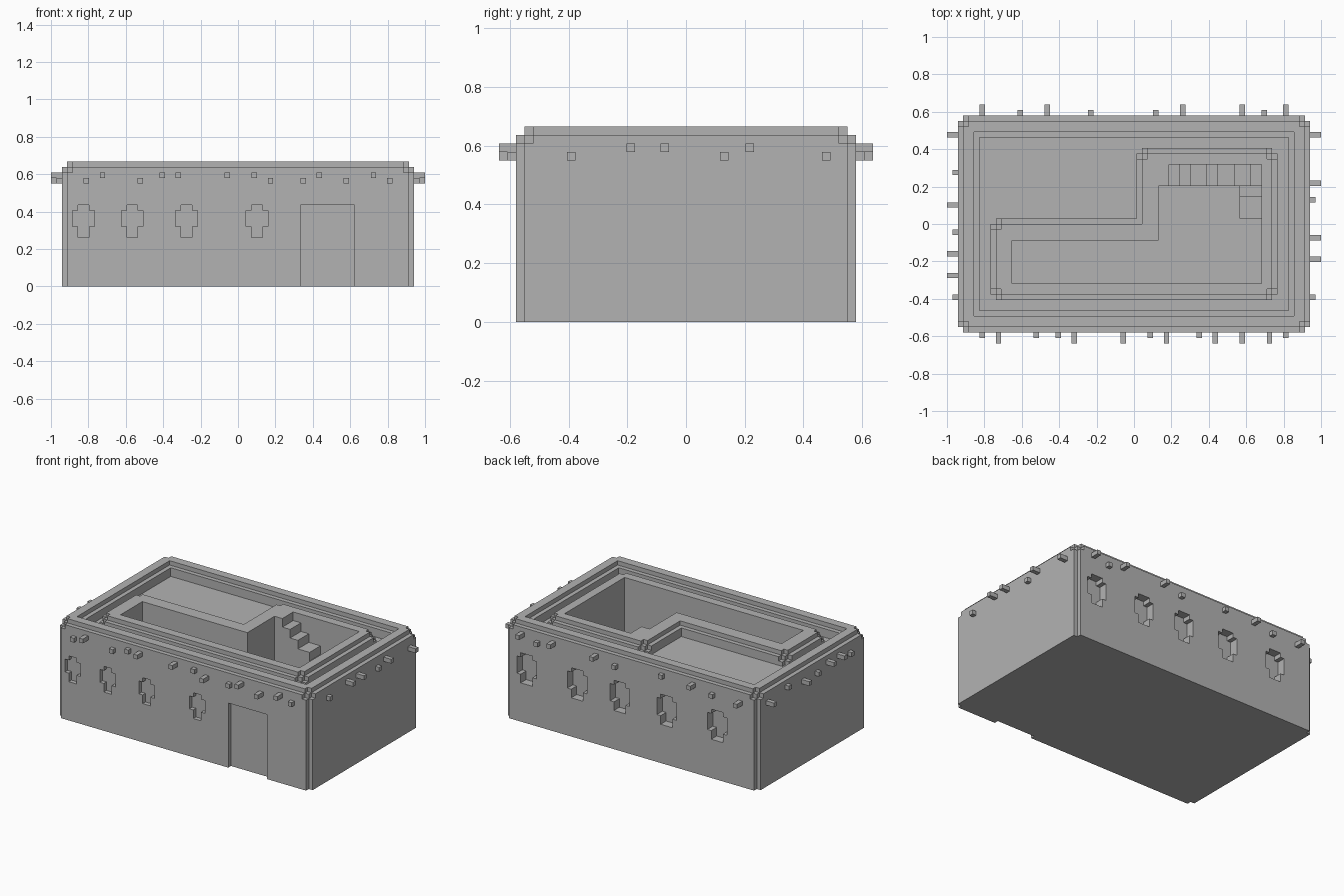
import bpy
import bmesh
from itertools import product

U = 2 / 69  # one building block

if "Cube" in bpy.data.objects:
    bpy.data.objects.remove(bpy.data.objects["Cube"])

stone = bpy.data.materials.new("grey_stone")
stone.use_nodes = True
GREY = (0.45, 0.45, 0.45, 1)
stone.diffuse_color = GREY
stone.node_tree.nodes["Principled BSDF"].inputs["Base Color"].default_value = GREY


def build(name, steps):
    """Solid from ordered (fill, box) steps; box = x0, x1, y0, y1, z0, z1 in blocks."""
    axes = [sorted({v for _, b in steps for v in b[2 * a:2 * a + 2]}) for a in range(3)]
    index = [{v: i for i, v in enumerate(axis)} for axis in axes]
    cells = set()
    for fill, b in steps:
        spans = [range(index[a][b[2 * a]], index[a][b[2 * a + 1]]) for a in range(3)]
        (cells.update if fill else cells.difference_update)(product(*spans))

    bm = bmesh.new()
    verts = {}

    def vert(key):
        if key not in verts:
            verts[key] = bm.verts.new([axes[a][key[a]] * U for a in range(3)])
        return verts[key]

    # skin every cell side that has no neighbour
    for cell in cells:
        for a, side in product(range(3), (0, 1)):
            near = list(cell)
            near[a] += 2 * side - 1
            if tuple(near) in cells:
                continue
            b, c = (a + 1) % 3, (a + 2) % 3
            loop = []
            for db, dc in ((0, 0), (1, 0), (1, 1), (0, 1)):
                key = list(cell)
                key[a] += side
                key[b] += db
                key[c] += dc
                loop.append(vert(tuple(key)))
            bm.faces.new(loop if side else loop[::-1])
    mesh = bpy.data.meshes.new(name)
    bm.to_mesh(mesh)
    bm.free()
    mesh.materials.append(stone)
    obj = bpy.data.objects.new(name, mesh)
    bpy.context.collection.objects.link(obj)
    return obj


def worn_block(x0, x1, y0, y1, z0, z1):
    """Block with stepped upright and top edges."""
    def slab(i, j, lo, hi):
        return True, (x0 + i, x1 - i, y0 + j, y1 - j, lo, hi)
    return [slab(0, 1, z0, z1 - 2), slab(1, 0, z0, z1 - 2),
            slab(0, 2, z1 - 2, z1 - 1), slab(1, 1, z1 - 2, z1 - 1), slab(2, 0, z1 - 2, z1 - 1),
            slab(1, 2, z1 - 1, z1), slab(2, 1, z1 - 1, z1)]


def window(x, half, y0, y1, z0, z1):
    """Recess with notched corners."""
    return [(False, (x - half, x + half, y0, y1, z0 + 2, z1 - 1)),
            (False, (x - half + 1, x + half - 1, y0, y1, z0, z1))]


TOP, ROOF, FLOOR = 23, 20, 3
pit = [(False, (-22.5, 23.5, -11, -3, FLOOR, TOP)),
       (False, (4.5, 23.5, -11, 7, FLOOR, TOP)),
       (False, (6.5, 23.5, 7, 11, FLOOR, TOP))]

# Walls with parapet, sunken roof, door and windows
walls = worn_block(-32.5, 32.5, -20, 20, 0, TOP)
walls += [(False, (-28.5, 28.5, -16, 16, ROOF, TOP)),
          (False, (-29.5, 29.5, -17, 17, TOP - 1, TOP)),
          (False, (11.5, 21.5, -20, -19, 0, 15))]
for x in (-28.5, -19.5, -9.5, 3.5):
    walls += window(x, 2, -20, -19, 9, 15)
for x in (-22, -9, 3, 14, 27):
    walls += window(x, 2.5, 18, 20, 9, 16)
build("walls", walls + pit)

# Rim around the L-shaped stairwell
rim = worn_block(-26.5, 26.5, -14, 1, ROOF, TOP) + worn_block(0.5, 26.5, -14, 14, ROOF, TOP)
build("stairwell_rim", rim + pit)

# Stairs down along the back, turning forward at the corner
edges = (6.5, 8.5, 10.5, 13.5, 15.5, 18.5, 21.5, 23.5)
stairs = [(True, (a, b, 7, 11, FLOOR, TOP - 2 - 2 * i))
          for i, (a, b) in enumerate(zip(edges, edges[1:]))]
stairs += [(True, (19.5, 23.5, 5, 7, FLOOR, 7)), (True, (19.5, 23.5, 1, 5, FLOOR, 5))]
build("stairs", stairs)

# Beam ends: position -> (sticks out, height); long or short, high or low
HL, HS, LL, LS = (2, 20), (1, 20), (2, 19), (1, 19)
front = {-28: LS, -25: HL, -18: LS, -14: HS, -11: HL, -2: HL, 3: HS,
         6: LL, 12: LS, 15: HL, 20: LL, 25: HL, 28: LS}
back = {-28: LL, -21: LS, -16: HL, -8: HS, 4: LS, 9: HL, 20: HL, 24: LS, 28: HL}
right = {-13.5: LS, -6.5: HL, -2.5: HL, 4.5: LS, 7.5: HL, 16.5: LL}
left = {-13.5: LS, -9.5: HL, -5.5: HL, -1.5: LS, 3.5: LL, 9.5: HS, 16.5: LL}


def beams(name, spots, along_x, sign):
    wall = 20 if along_x else 32.5
    steps = []
    for p, (out, z) in spots.items():
        across = (p - 0.5, p + 0.5)
        reach = tuple(sorted((sign * wall, sign * (wall + out))))
        steps.append((True, (across + reach if along_x else reach + across) + (z, z + 1)))
    build(name, steps)


beams("front_beam_ends", front, True, -1)
beams("back_beam_ends", back, True, 1)
beams("east_beam_ends", right, False, 1)
beams("west_beam_ends", left, False, -1)
